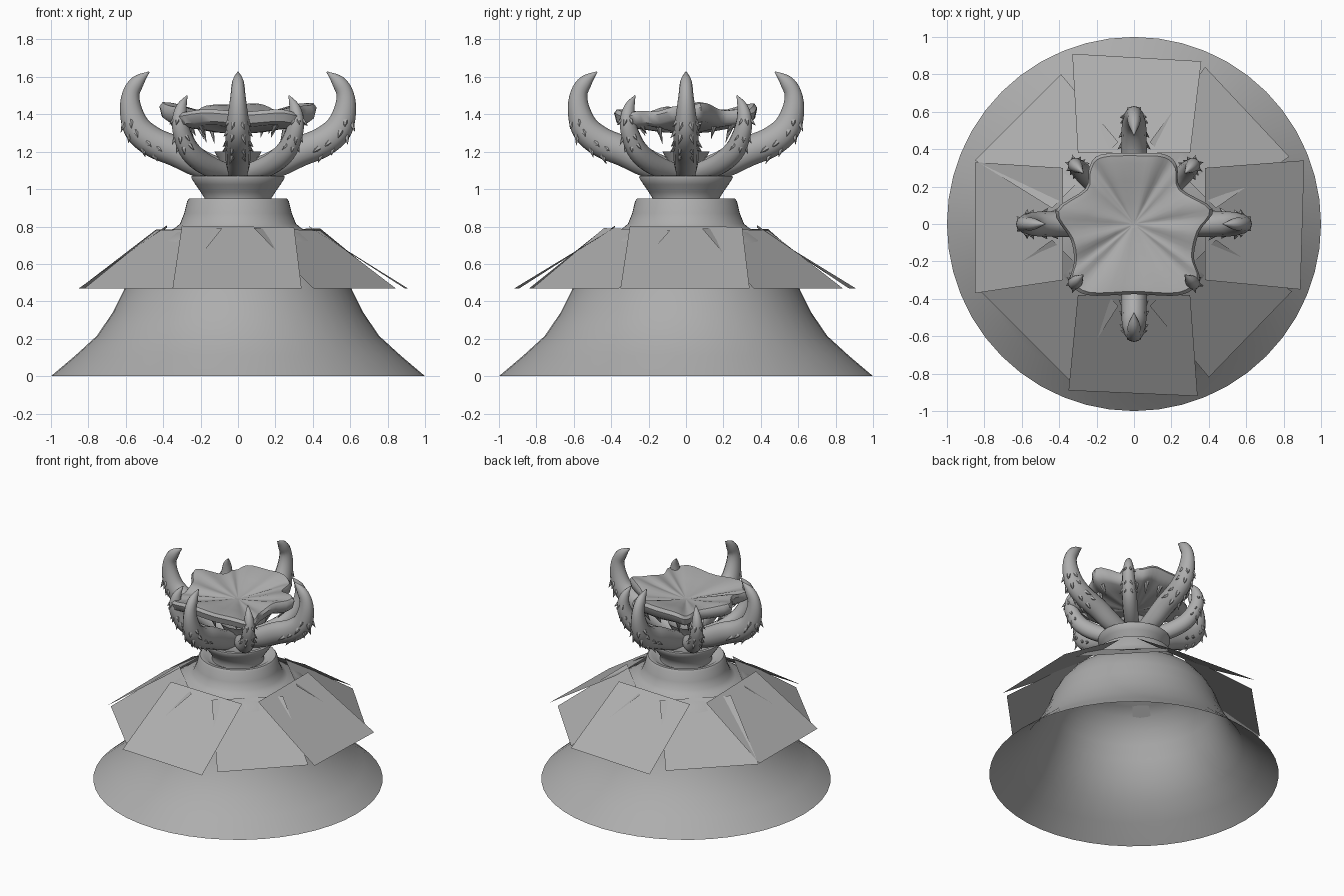
import bpy, bmesh, math, random
from mathutils import Vector, Matrix

if "Cube" in bpy.data.objects:
    bpy.data.objects.remove(bpy.data.objects["Cube"])

random.seed(4)
grey = bpy.data.materials.new("stone_grey")
grey.diffuse_color = (0.42, 0.42, 0.42, 1)
grey.use_nodes = True
grey.node_tree.nodes["Principled BSDF"].inputs["Base Color"].default_value = grey.diffuse_color


def finish(name, bm, smooth=None, recalc=True):
    """Turn a bmesh into a named object, optionally smooth below an angle."""
    if recalc:
        bmesh.ops.recalc_face_normals(bm, faces=bm.faces)
    me = bpy.data.meshes.new(name)
    bm.to_mesh(me)
    bm.free()
    me.materials.append(grey)
    ob = bpy.data.objects.new(name, me)
    bpy.context.collection.objects.link(ob)
    if smooth:
        bpy.ops.object.select_all(action='DESELECT')
        ob.select_set(True)
        bpy.context.view_layer.objects.active = ob
        bpy.ops.object.shade_smooth_by_angle(angle=math.radians(smooth))
    return ob


def bridge(bm, a, b):
    """Quads between two closed loops of equal length."""
    n = len(a)
    for i in range(n):
        j = (i + 1) % n
        bm.faces.new((a[i], a[j], b[j], b[i]))


def spline(pts, steps):
    """Catmull-Rom resampling of (r, z, radius) points."""
    p = [Vector(q) for q in pts]
    p = [2 * p[0] - p[1]] + p + [2 * p[-1] - p[-2]]
    out = []
    for i in range(1, len(p) - 2):
        a, b, c, d = p[i - 1:i + 3]
        for s in range(steps):
            t = s / steps
            out.append(0.5 * (2 * b + (c - a) * t + (2 * a - 5 * b + 4 * c - d) * t * t
                              + (3 * b - a - 3 * c + d) * t ** 3))
    return out + [p[-2]]


def lathe(name, profile, sides=48, closed_top=False):
    bm = bmesh.new()
    loops = []
    for r, z in profile:
        loops.append([bm.verts.new((r * math.cos(k * math.tau / sides),
                                    r * math.sin(k * math.tau / sides), z))
                      for k in range(sides)])
    for a, b in zip(loops, loops[1:]):
        bridge(bm, a, b)
    if closed_top:
        bm.faces.new(loops[-1])
    return finish(name, bm, 50, recalc=False)


# Flared skirt, open below, with full shoulders and a collar that rolls inwards
lathe("skirt", [(1, 0), (0.87, 0.11), (0.755, 0.215), (0.67, 0.34), (0.61, 0.46),
                (0.575, 0.56), (0.53, 0.645), (0.465, 0.725), (0.40, 0.768), (0.34, 0.79),
                (0.31, 0.815), (0.288, 0.87), (0.272, 0.935), (0.262, 0.95),
                (0.235, 0.948), (0.205, 0.925), (0.18, 0.92)])

# Cup on top of the neck, and the small flaring pod inside it
lathe("neck_cup", [(0.18, 0.92), (0.178, 0.95), (0.2, 0.985), (0.228, 1.025), (0.25, 1.06),
                   (0.248, 1.07), (0.225, 1.072), (0.2, 1.05), (0.1, 1.06)], closed_top=True)
lathe("centre_pod", [(0.07, 1.06), (0.09, 1.13), (0.125, 1.2), (0.09, 1.18), (0.03, 1.16)],
      16, closed_top=True)

# Overlapping shoulder plates: four upright to the axes, four on the diagonals
# each row: outer corner a, outer corner b (x, y)
PLATES = [
    ((-0.35, -0.89), (0.34, -0.92)), ((0.40, -0.82), (0.845, -0.36)),
    ((0.89, -0.35), (0.91, 0.34)), ((0.83, 0.36), (0.38, 0.84)),
    ((0.36, 0.87), (-0.33, 0.91)), ((-0.39, 0.80), (-0.85, 0.34)),
    ((-0.85, 0.33), (-0.85, -0.37)), ((-0.82, -0.36), (-0.34, -0.84)),
]
bm = bmesh.new()
for i, (a, b) in enumerate(PLATES):
    ang = -math.pi / 2 + i * math.pi / 4
    out = Vector((math.cos(ang), math.sin(ang), 0))
    side = Vector((-out.y, out.x, 0))
    diagonal = i % 2
    inner = 0.37 if diagonal else 0.38
    width = 0.25 if diagonal else 0.30
    z_in = 0.785 if diagonal else 0.80
    jitter = random.uniform(-0.008, 0.008)
    corners = [Vector((*a, 0.47)), Vector((*b, 0.468)),
               out * inner + side * width + Vector((0, 0, z_in + jitter)),
               out * inner - side * width + Vector((0, 0, z_in - jitter))]
    bm.faces.new([bm.verts.new(c) for c in corners])
finish("shoulder_plates", bm, recalc=False)


def add_cone(bm, base, tip, radius, sides=5):
    axis = (tip - base).normalized()
    u = axis.orthogonal().normalized()
    v = axis.cross(u)
    ring = [bm.verts.new(base + radius * (math.cos(k * math.tau / sides) * u
                                          + math.sin(k * math.tau / sides) * v))
            for k in range(sides)]
    apex = bm.verts.new(tip)
    for k in range(sides):
        bm.faces.new((ring[k], ring[(k + 1) % sides], apex))
    bm.faces.new(ring[::-1])


def horn(name, path, angle, flat, thorns, thorn_len, sides=12):
    """Curved tapering horn with rows of thorns along its outer side."""
    pts = spline(path, 4)
    bm, tb, loops, frames = bmesh.new(), bmesh.new(), [], []
    for i, p in enumerate(pts):
        q, s = pts[max(i - 1, 0)], pts[min(i + 1, len(pts) - 1)]
        t = Vector((s[0] - q[0], 0, s[1] - q[1])).normalized()
        nrm, side = Vector((t.z, 0, -t.x)), Vector((0, 1, 0))
        c, r = Vector((p[0], 0, p[1])), max(p[2], 0.003)
        frames.append((c, t, nrm, side, r))
        loops.append([bm.verts.new(c + nrm * r * math.cos(k * math.tau / sides)
                                   + side * r * flat * math.sin(k * math.tau / sides))
                      for k in range(sides)])
    for a, b in zip(loops, loops[1:]):
        bridge(bm, a, b)
    bm.faces.new(loops[0])
    bm.faces.new(loops[-1])
    for f in thorns:
        c, t, nrm, side, r = frames[int(f * (len(frames) - 1))]
        for k in (-1.3, -0.5, 0.5, 1.3):
            d = nrm * math.cos(k) + side * math.sin(k) * flat
            base = c + d * r * 0.85
            length = thorn_len * random.uniform(0.7, 1.1)
            add_cone(tb, base, base + (d * 0.7 - t * 0.7) * length, thorn_len * 0.3)
    turn = Matrix.Rotation(angle, 4, 'Z')
    for m, label, smooth in ((bm, name, 60), (tb, name + "_thorns", None)):
        m.transform(turn)
        finish(label, m, smooth)


# Four great horns and four small ones
GREAT = [(0.05, 1.08, 0.06), (0.2, 1.135, 0.075), (0.33, 1.2, 0.08), (0.45, 1.25, 0.08),
         (0.535, 1.32, 0.075), (0.572, 1.42, 0.06), (0.572, 1.51, 0.046),
         (0.535, 1.575, 0.036), (0.475, 1.627, 0.003)]
SMALL = [(0.06, 1.08, 0.05), (0.24, 1.13, 0.058), (0.36, 1.2, 0.058), (0.42, 1.29, 0.052),
         (0.44, 1.37, 0.044), (0.425, 1.44, 0.03), (0.385, 1.5, 0.003)]
for i in range(4):
    horn(f"great_horn_{i}", GREAT, i * math.pi / 2, 0.85, (0.36, 0.43, 0.5, 0.57), 0.055)
    horn(f"small_horn_{i}", SMALL, math.pi / 4 + i * math.pi / 2, 0.9, (0.42, 0.54, 0.68), 0.042)

# Pleated dish floating between the horns: outline points (x, y, rim height)
OUTLINE = [(0.42, 0.08, 1.46), (0.25, 0.19, 1.43), (0.23, 0.31, 1.42), (0.17, 0.37, 1.44),
           (0.03, 0.38, 1.46), (-0.18, 0.37, 1.44), (-0.24, 0.3, 1.42), (-0.26, 0.19, 1.43),
           (-0.42, 0.07, 1.46), (-0.34, -0.08, 1.44), (-0.32, -0.2, 1.42), (-0.34, -0.31, 1.41),
           (-0.25, -0.38, 1.42), (0, -0.375, 1.42), (0.25, -0.38, 1.42), (0.35, -0.3, 1.41),
           (0.32, -0.18, 1.42), (0.35, -0.04, 1.44)]
n = len(OUTLINE)
wrap = [OUTLINE[-1]] + OUTLINE + OUTLINE[:2]
rim = spline(wrap, 4)[4:4 + 4 * n]
bm = bmesh.new()
# (scale of outline, share of rim height, drop) from the top centre over the edge to below
RINGS = [(0.06, 0.0, 0), (0.3, 0.25, 0), (0.6, 0.6, 0), (0.85, 0.95, 0), (0.96, 1.0, 0),
         (1.0, 0.9, 0.015), (0.97, 0.7, 0.05), (0.88, 0.5, 0.06), (0.6, 0.2, 0.06),
         (0.3, 0.0, 0.07), (0.06, 0.0, 0.075)]
loops = []
for s, share, drop in RINGS:
    loop = []
    for k, p in enumerate(rim):
        pleat = 0.006 * math.sin(k * math.tau / 6) * min(s, 1 - 0.5 * s) * 2
        loop.append(bm.verts.new((p[0] * s, p[1] * s,
                                  1.375 + (p[2] - 1.375) * share - drop + pleat)))
    loops.append(loop)
for a, b in zip(loops, loops[1:]):
    bridge(bm, a, b)
bm.faces.new(loops[0])
bm.faces.new(loops[-1])
finish("pleated_dish", bm, 45)

# Fangs hanging from the dish edge
bm = bmesh.new()
for k in range(0, len(rim), 4):
    p = rim[k]
    base = Vector((p[0] * 0.82, p[1] * 0.82, 1.355))
    tip = Vector((p[0] * 0.7, p[1] * 0.7, 1.355 - random.uniform(0.06, 0.12)))
    add_cone(bm, base, tip, 0.02, 6)
finish("fangs", bm, 40)
